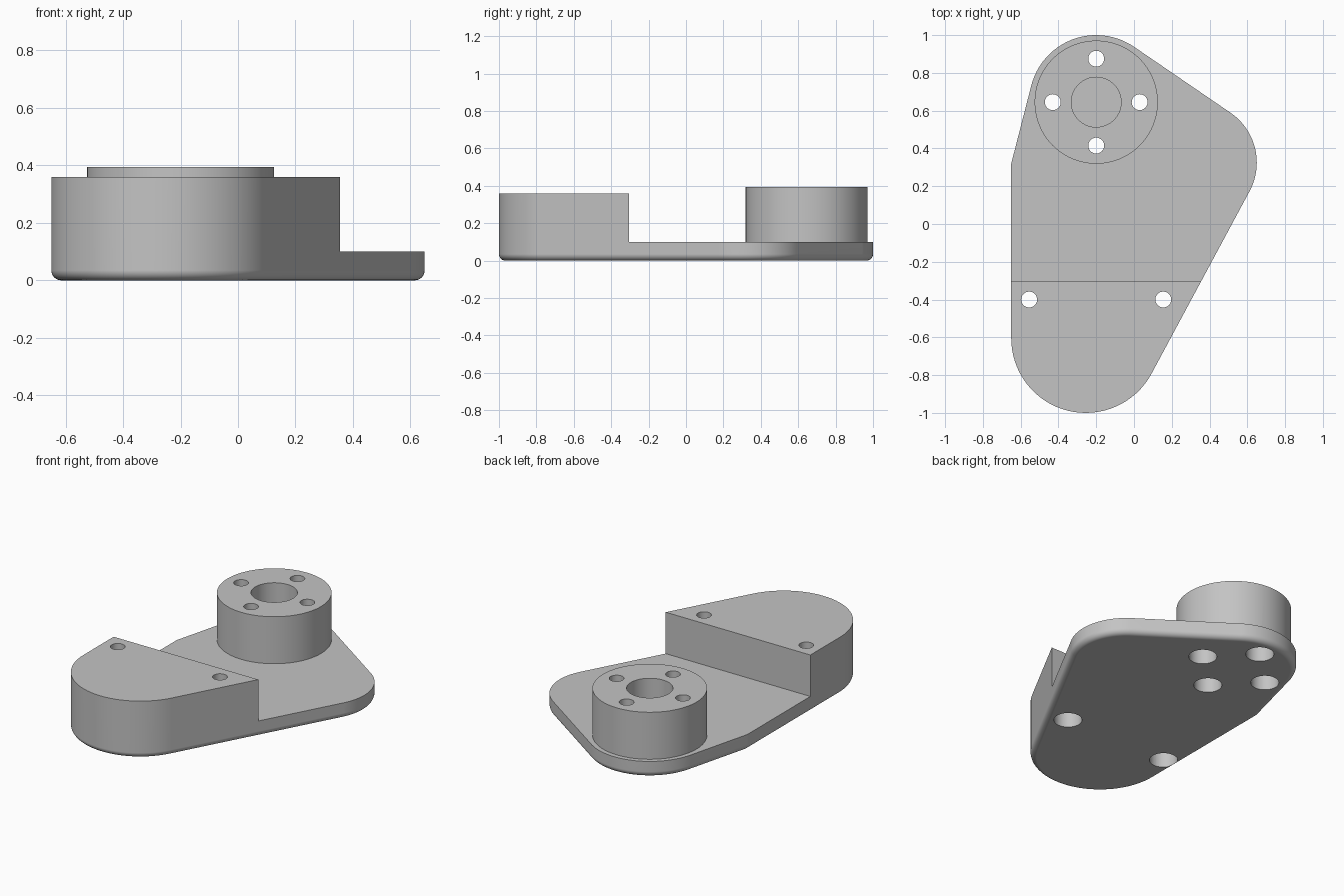
import bpy, bmesh
from math import sin, cos, radians, atan2, degrees
from mathutils import Vector

cube = bpy.data.objects.get("Cube")
if cube:
    bpy.data.objects.remove(cube, do_unlink=True)

PLATE_TOP, BLOCK_TOP, BOSS_TOP = 0.10, 0.36, 0.395
STEP_Y = -0.305
BOSS = Vector((-0.2, 0.645))

grey = bpy.data.materials.new("plain grey")
grey.use_nodes = True
colour = (0.55, 0.55, 0.55, 1)
grey.diffuse_color = colour
grey.node_tree.nodes["Principled BSDF"].inputs["Base Color"].default_value = colour


def arc(centre, radius, start, end, steps=24):
    angles = [radians(start + (end - start) * i / steps) for i in range(steps + 1)]
    return [(centre[0] + radius * cos(a), centre[1] + radius * sin(a)) for a in angles]


def prism(name, outline, z0, z1, fillet=0):
    """Extrude an outline upwards, optionally rounding its bottom rim."""
    bm = bmesh.new()
    face = bm.faces.new([bm.verts.new((x, y, z0)) for x, y in outline])
    top = bmesh.ops.extrude_face_region(bm, geom=[face])["geom"]
    bmesh.ops.translate(bm, vec=(0, 0, z1 - z0),
                        verts=[v for v in top if isinstance(v, bmesh.types.BMVert)])
    bmesh.ops.recalc_face_normals(bm, faces=bm.faces)
    if fillet:
        rim = [e for e in bm.edges if all(abs(v.co.z - z0) < 1e-5 for v in e.verts)]
        bmesh.ops.bevel(bm, geom=rim, offset=fillet, segments=8, profile=0.5,
                        affect='EDGES', clamp_overlap=True)
    mesh = bpy.data.meshes.new(name)
    bm.to_mesh(mesh)
    bm.free()
    obj = bpy.data.objects.new(name, mesh)
    bpy.context.collection.objects.link(obj)
    mesh.materials.append(grey)
    return obj


def cylinder(name, centre, radius, z0, z1, sides=48):
    return prism(name, arc(centre, radius, 0, 360, sides)[:-1], z0, z1)


def combine(target, tool, operation):
    """Apply a boolean and remove its helper object."""
    tool.hide_render = True
    mod = target.modifiers.new("boolean", 'BOOLEAN')
    mod.operation, mod.object, mod.solver = operation, tool, 'EXACT'
    bpy.context.view_layer.objects.active = target
    bpy.ops.object.modifier_apply(modifier=mod.name)
    bpy.data.objects.remove(tool, do_unlink=True)


# Outline: three rounded lobes joined by tangent lines, plus one left corner
outline = (arc((-0.255, -0.605), 0.395, 180, 331.5, 32)
           + arc((0.33, 0.325), 0.32, -28.5, 56.5)
           + arc(BOSS, 0.355, 56.5, 166)
           + [(-0.65, 0.32)])
body = prism("mounting_bracket", outline, 0, BLOCK_TOP, fillet=0.035)

# Lower the rear to plate height, leaving the raised front block
rear = [(-1, STEP_Y), (1, STEP_Y), (1, 1.2), (-1, 1.2)]
combine(body, prism("rear_cutter", rear, PLATE_TOP, 1), 'DIFFERENCE')

# Round boss with a blind central bore
combine(body, cylinder("boss", BOSS, 0.326, 0.06, BOSS_TOP, 96), 'UNION')
combine(body, cylinder("bore_cutter", BOSS, 0.132, PLATE_TOP, 1, 64), 'DIFFERENCE')

# Screw holes, each with a wide counterbore from below
holes = [(Vector((x, -0.4)), BLOCK_TOP) for x in (-0.555, 0.155)]
holes += [(BOSS + Vector((0.23 * cos(a), 0.23 * sin(a))), BOSS_TOP)
          for a in map(radians, (0, 90, 180, 270))]
for centre, top in holes:
    combine(body, cylinder("screw_cutter", centre, 0.042, -0.1, 1), 'DIFFERENCE')
    combine(body, cylinder("counterbore_cutter", centre, 0.08, -0.1, top - 0.1), 'DIFFERENCE')

# Smooth curved walls, crisp edges, flat faces
bpy.ops.object.select_all(action='DESELECT')
body.select_set(True)
bpy.context.view_layer.objects.active = body
bpy.ops.object.shade_smooth_by_angle(angle=radians(13))
weighted = body.modifiers.new("flat_face_normals", 'WEIGHTED_NORMAL')
weighted.keep_sharp = True
